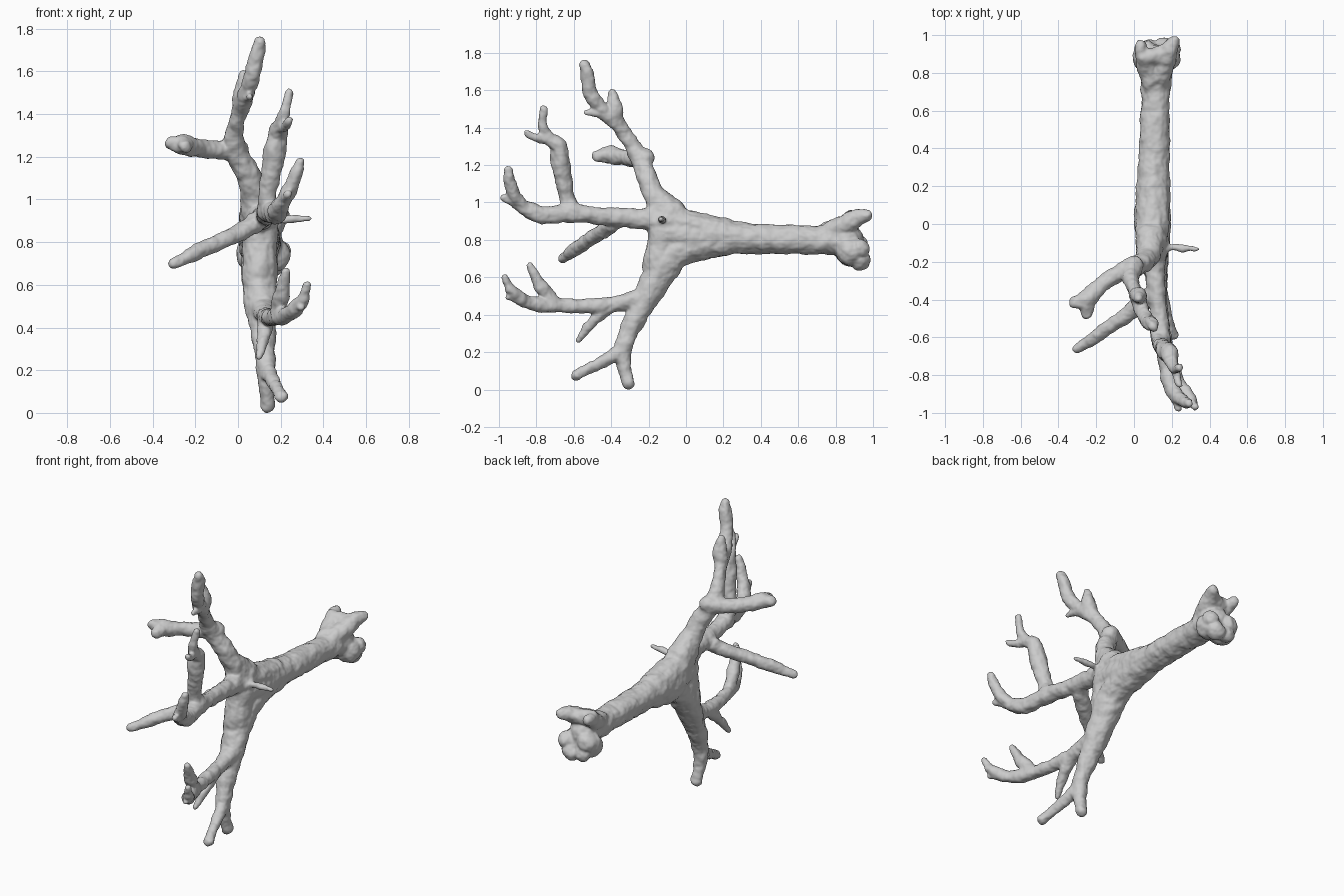
import bpy, bmesh
from mathutils import Vector

bm = bmesh.new()


def catmull(p, i, t):
    a, b, c, d = p[max(i - 1, 0)], p[i], p[i + 1], p[min(i + 2, len(p) - 1)]
    return 0.5 * (2 * b + (c - a) * t + (2 * a - 5 * b + 4 * c - d) * t * t + (3 * b - a - 3 * c + d) * t ** 3)


def ball(c, r, sx=1.0):
    res = bmesh.ops.create_icosphere(bm, subdivisions=3, radius=r)
    for v in res['verts']:
        v.co = Vector((v.co.x * sx, v.co.y, v.co.z)) + Vector(c)


def branch(*pts, steps=6):
    """Tapered, rounded tube through (x, y, z, radius) points."""
    p = [Vector(q) for q in pts]
    s = [catmull(p, i, k / steps) for i in range(len(p) - 1) for k in range(steps)] + [p[-1]]
    rings = []
    for i, q in enumerate(s):
        t = (s[min(i + 1, len(s) - 1)] - s[max(i - 1, 0)]).to_3d().normalized()
        rot = t.to_track_quat('Z', 'Y') if not rings else prev_t.rotation_difference(t) @ rot
        prev_t = t
        ring = bmesh.ops.create_circle(bm, segments=14, radius=q.w)['verts']
        for v in ring:
            v.co = rot @ v.co + q.to_3d()
        rings.append(ring)
    for a, b in zip(rings, rings[1:]):
        for k in range(14):
            bm.faces.new((a[k - 1], a[k], b[k], b[k - 1]))
    bm.faces.new(rings[0][::-1])
    bm.faces.new(rings[-1])
    ball(s[0].to_3d(), s[0].w)
    ball(s[-1].to_3d(), s[-1].w)


# main stem, widening into the flattened palm
branch((.12, .86, .80, .085), (.115, .72, .80, .077), (.11, .5, .805, .078), (.105, .3, .81, .083),
       (.1, .15, .82, .092), (.1, 0, .83, .095), (.1, -.12, .83, .085))
branch((.1, .2, .83, .085), (.1, .02, .87, .088), (.09, -.1, .93, .08), (.08, -.16, 1.02, .06))
branch((.1, .2, .80, .085), (.1, .03, .77, .088), (.1, -.08, .71, .085), (.1, -.15, .62, .08))
branch((.1, -.09, .9, .085), (.1, -.13, .78, .08), (.1, -.15, .66, .08))

# knobbly rear end: lower condyles and upper flared lips
for c, r in [((.075, .88, .74), .08), ((.17, .88, .74), .075), ((.16, .93, .69), .055),
             ((.08, .93, .70), .05), ((.2, .93, .76), .05), ((.06, .92, .77), .055)]:
    ball(c, r)
branch((.11, .72, .82, .06), (.07, .83, .87, .055), (.04, .91, .92, .04), (.04, .94, .925, .035))
branch((.12, .74, .82, .06), (.16, .85, .88, .055), (.19, .92, .92, .045), (.21, .965, .93, .033))
branch((.05, .89, .92, .04), (.12, .89, .91, .045), (.2, .93, .92, .04))

# lower beam with its two-pronged foot
branch((.1, -.1, .68, .085), (.105, -.19, .54, .075), (.115, -.25, .42, .062), (.125, -.31, .3, .05),
       (.13, -.338, .2, .046), (.135, -.33, .11, .036), (.14, -.31, .038, .033))
branch((.13, -.33, .21, .042), (.155, -.42, .165, .032), (.185, -.52, .11, .028), (.205, -.585, .08, .031))

# lower forward tine, its fork and drop tine
branch((.11, -.23, .49, .065), (.125, -.32, .47, .046), (.14, -.45, .452, .04), (.16, -.6, .447, .037),
       (.2, -.76, .455, .037), (.25, -.86, .475, .034), (.3, -.93, .525, .03), (.325, -.968, .598, .017))
branch((.18, -.7, .46, .036), (.2, -.765, .54, .038), (.215, -.8, .6, .03), (.225, -.83, .665, .019))
branch((.27, -.88, .49, .03), (.295, -.945, .495, .02))
branch((.135, -.4, .45, .036), (.125, -.48, .38, .032), (.11, -.535, .32, .026), (.1, -.575, .265, .015))

# middle forward beam
branch((.1, -.1, .89, .085), (.105, -.2, .91, .06), (.115, -.32, .92, .05), (.13, -.46, .928, .045),
       (.145, -.6, .945, .05), (.165, -.7, .935, .046), (.18, -.78, .935, .046), (.2, -.87, .975, .04),
       (.22, -.93, 1.005, .027), (.235, -.975, 1.025, .02))
branch((.2, -.86, .97, .036), (.235, -.915, 1.03, .035), (.265, -.94, 1.1, .032), (.29, -.948, 1.175, .022))
branch((.17, -.74, .92, .035), (.17, -.77, .9, .022))

# upright tine on the middle beam
branch((.14, -.61, .95, .05), (.14, -.635, 1.03, .042), (.155, -.655, 1.13, .045), (.17, -.67, 1.22, .05),
       (.185, -.68, 1.3, .046), (.2, -.735, 1.345, .036), (.22, -.765, 1.41, .026), (.237, -.762, 1.5, .022))
branch((.2, -.73, 1.34, .034), (.22, -.79, 1.345, .024), (.24, -.855, 1.375, .017))

# side tine leaning out to the left
branch((.11, -.36, .91, .045), (.03, -.43, .86, .042), (-.06, -.5, .812, .039), (-.15, -.56, .775, .036),
       (-.23, -.615, .735, .033), (-.305, -.66, .7, .025))

# upper beam
branch((.09, -.08, .94, .085), (.075, -.16, 1.03, .062), (.05, -.2, 1.11, .055), (.01, -.225, 1.19, .053),
       (-.02, -.26, 1.26, .05), (-.012, -.31, 1.34, .037), (.012, -.37, 1.43, .042), (.04, -.45, 1.495, .04),
       (.065, -.505, 1.58, .036), (.085, -.525, 1.66, .037), (.1, -.54, 1.735, .029))
ball((-.01, -.225, 1.245), .045)
branch((.015, -.38, 1.44, .042), (.025, -.38, 1.52, .041), (.025, -.395, 1.59, .022))
branch((.04, -.43, 1.475, .03), (.055, -.535, 1.485, .016))

# upper side tine with a blunt forked tip
branch((0, -.22, 1.23, .05), (-.08, -.26, 1.235, .044), (-.15, -.3, 1.24, .042), (-.21, -.355, 1.245, .045),
       (-.26, -.405, 1.258, .047), (-.308, -.415, 1.265, .034))
branch((-.25, -.4, 1.255, .045), (-.25, -.475, 1.25, .032))

# small leaf-shaped spur on the right face
branch((.13, -.14, .91, .03), (.2, -.125, .905, .015), (.26, -.13, .91, .021), (.335, -.132, .912, .011))

# fuse all the pieces into one organic skin
bmesh.ops.recalc_face_normals(bm, faces=bm.faces)
me = bpy.data.meshes.new("branching_antler")
bm.to_mesh(me)
bm.free()
antler = bpy.data.objects.new("branching_antler", me)
bpy.context.collection.objects.link(antler)

rm = antler.modifiers.new("skin", 'REMESH')
rm.mode = 'VOXEL'
rm.voxel_size = .008
rm.use_smooth_shade = True
sm = antler.modifiers.new("blend", 'SMOOTH')
sm.factor, sm.iterations = .5, 10

# gentle worn lumps on the surface
tex = bpy.data.textures.new("lumps", 'CLOUDS')
tex.noise_scale = .07
dp = antler.modifiers.new("lumps", 'DISPLACE')
dp.texture, dp.strength, dp.mid_level = tex, .022, .42

bpy.context.view_layer.objects.active = antler
antler.select_set(True)
bpy.ops.object.convert(target='MESH')
bpy.ops.object.shade_smooth()

# rest on the ground
low = min(v.co.z for v in antler.data.vertices)
for v in antler.data.vertices:
    v.co.z -= low
